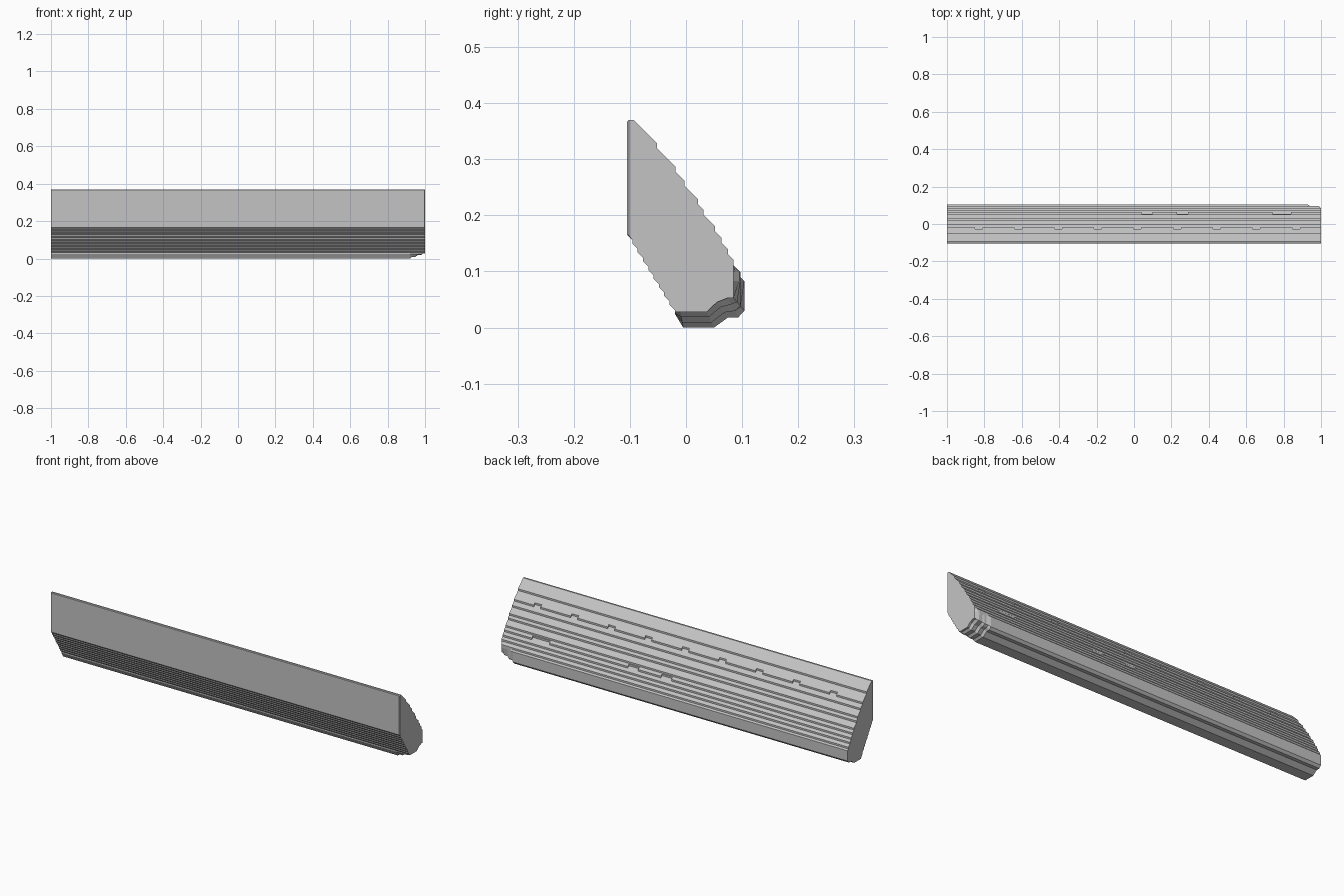
import bpy
import bmesh

cube = bpy.data.objects.get("Cube")
if cube:
    bpy.data.objects.remove(cube, do_unlink=True)

grey = bpy.data.materials.new("plain_grey")
grey.use_nodes = True
colour = (0.55, 0.55, 0.55, 1)
grey.diffuse_color = colour
grey.node_tree.nodes["Principled BSDF"].inputs["Base Color"].default_value = colour

# Stepped back slope: where each small drop sits
DROPS = [-0.052, -0.019, -0.003, 0.021, 0.031, 0.052, 0.063, 0.075, 0.085, 0.097]
DROP = 0.009
FRONT_STEPS = 9
# Underside outline, full and at the trimmed end
FULL = [(0.104, 0.03), (0.093, 0.018), (0.075, 0.018), (0.05, 0), (-0.005, 0)]
TRIMMED = [(0.085, 0.053), (0.075, 0.053), (0.055, 0.045), (0.037, 0.028), (-0.01, 0.028)]


def profile(shifted=(), trim=0.0, y_max=0.104, y_min=-0.105):
    """Cross-section as (y, z) points, going down the back and up the front."""
    pts = [(-0.105, 0.367), (-0.102, 0.37), (-0.093, 0.37)]
    for i, y in enumerate(DROPS):
        y -= DROP if i in shifted else 0
        z = 0.277 - y - DROP * i
        pts += [(y, z), (y, z - DROP)]
    pts.append((0.104, 0.083))
    for a, b in zip(FULL, TRIMMED):
        pts.append((a[0] + (b[0] - a[0]) * trim, a[1] + (b[1] - a[1]) * trim))
    dy, dz = 0.085 / FRONT_STEPS, 0.14 / FRONT_STEPS
    for i in range(FRONT_STEPS):
        y, z = -0.02 - dy * i, 0.025 + dz * i
        pts += [(y, z), (y, z + dz - dy)]
    pts.append((-0.105, 0.165))
    floor = 0.028 * trim
    return [(max(y_min, min(y, y_max)), max(z, floor)) for y, z in pts]


# Small notches in two of the drops: (start, end, drop index)
notches = [(-0.85 + 0.2121 * i, -0.81 + 0.2121 * i, 1) for i in range(9)]
notches += [(0.04, 0.1, 6), (0.23, 0.29, 6), (0.74, 0.84, 6)]
cuts = sorted({x for n in notches for x in n[:2]} | {-1, 0.92})

# Sections along the bar; doubled where a notch begins or ends
sections = []
for x0, x1 in zip(cuts, cuts[1:]):
    active = [n[2] for n in notches if n[0] < (x0 + x1) / 2 < n[1]]
    sections += [(x0, profile(active)), (x1, profile(active))]

# Terraced trim of the lower back corner at the left end
for x, trim, y_max in [(0.93, 0.33, 0.104), (0.94, 0.33, 0.097), (0.95, 0.33, 0.097),
                       (0.96, 0.67, 0.097), (0.98, 0.67, 0.097), (0.99, 1, 0.095),
                       (0.997, 1, 0.088)]:
    sections.append((x, profile((), trim, y_max)))
sections.append((1, profile((), 1, 0.085, -0.102)))

bm = bmesh.new()
rings = [[bm.verts.new((x, y, z)) for y, z in pts] for x, pts in sections]
for a, b in zip(rings, rings[1:]):
    for i in range(len(a)):
        j = (i + 1) % len(a)
        bm.faces.new((a[i], a[j], b[j], b[i]))
bm.faces.new(rings[0])
bm.faces.new(rings[-1][::-1])
bmesh.ops.remove_doubles(bm, verts=bm.verts, dist=0.0002)
bmesh.ops.dissolve_degenerate(bm, edges=bm.edges, dist=0.0001)
bmesh.ops.recalc_face_normals(bm, faces=bm.faces)

mesh = bpy.data.meshes.new("stepped_bar")
bm.to_mesh(mesh)
bm.free()
mesh.materials.append(grey)
bar = bpy.data.objects.new("stepped_bar", mesh)
bpy.context.collection.objects.link(bar)
